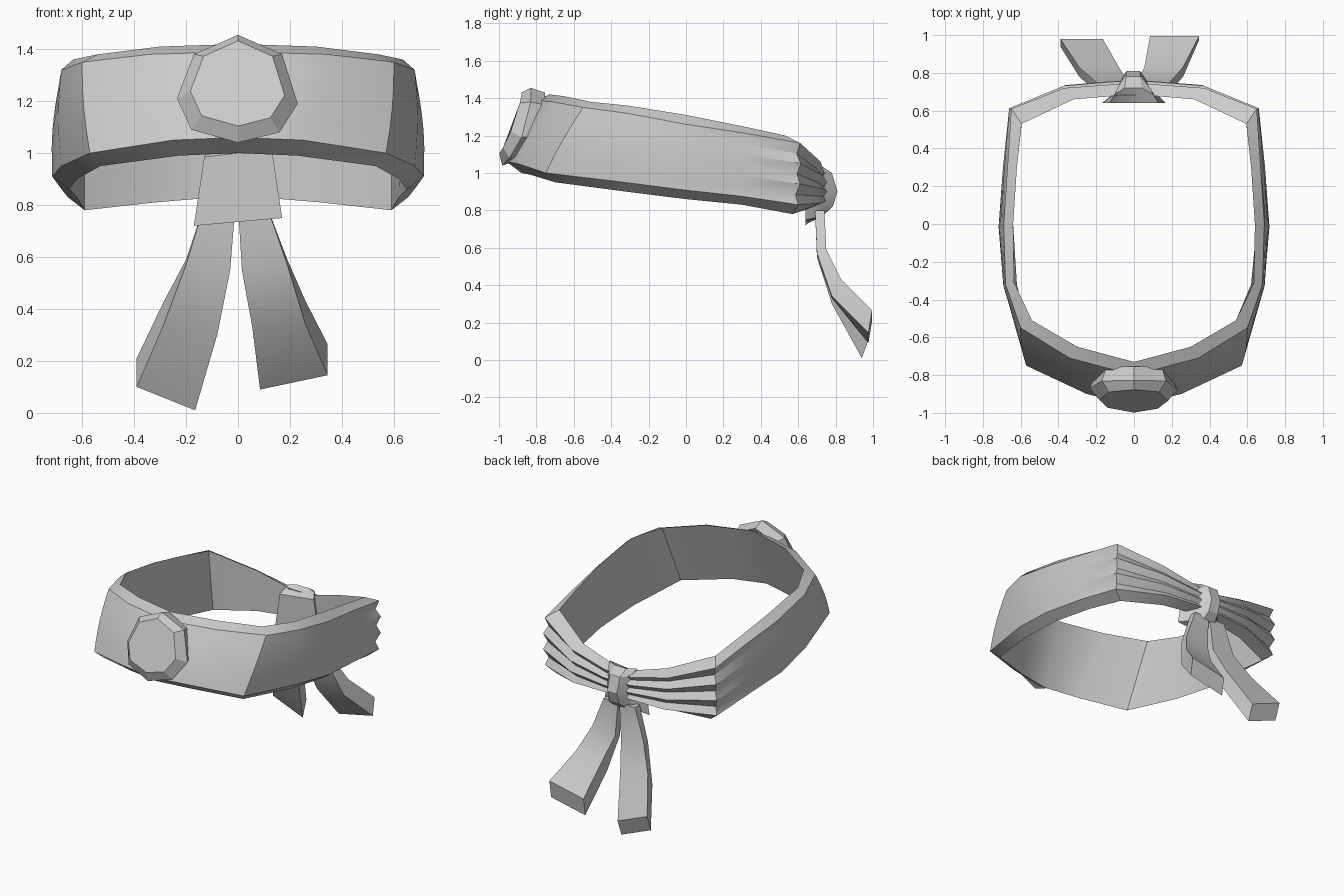
import bpy, bmesh, math
from mathutils import Vector

cube = bpy.data.objects.get("Cube")
if cube:
    bpy.data.objects.remove(cube, do_unlink=True)

cloth = bpy.data.materials.new("grey cloth")
cloth.use_nodes = True
GREY = (0.6, 0.6, 0.6, 1)
cloth.diffuse_color = GREY
cloth.node_tree.nodes["Principled BSDF"].inputs["Base Color"].default_value = GREY


def loft(name, rows, loop=False, caps=True, angle=32):
    """Skin a list of closed cross-sections that have equal point counts."""
    bm = bmesh.new()
    rings = [[bm.verts.new(p) for p in row] for row in rows]
    n = len(rings[0])
    for i in range(len(rings) if loop else len(rings) - 1):
        a, b = rings[i], rings[(i + 1) % len(rings)]
        for j in range(n):
            k = (j + 1) % n
            bm.faces.new((a[j], a[k], b[k], b[j]))
    if caps and not loop:
        bm.faces.new(rings[0])
        bm.faces.new(rings[-1])
    bmesh.ops.recalc_face_normals(bm, faces=bm.faces)
    mesh = bpy.data.meshes.new(name)
    bm.to_mesh(mesh)
    bm.free()
    mesh.materials.append(cloth)
    obj = bpy.data.objects.new(name, mesh)
    bpy.context.collection.objects.link(obj)
    bpy.ops.object.select_all(action='DESELECT')
    obj.select_set(True)
    bpy.context.view_layer.objects.active = obj
    bpy.ops.object.shade_smooth_by_angle(angle=math.radians(angle))
    return obj


# Head band: outer bottom, outer top, inner top, inner bottom, fold depth
half = [
    ((0, -.96, 1.06), (0, -.80, 1.39), (0, -.73, 1.42), (0, -.88, 1.00), 0),
    ((.25, -.90, 1.05), (.34, -.71, 1.38), (.30, -.65, 1.41), (.23, -.83, .99), 0),
    ((.57, -.75, 1.00), (.60, -.55, 1.35), (.54, -.51, 1.38), (.53, -.70, .95), 0),
    ((.68, -.33, .95), (.68, -.32, 1.32), (.635, -.31, 1.36), (.62, -.32, .90), 0),
    ((.715, -.02, .91), (.69, 0, 1.26), (.64, 0, 1.31), (.65, 0, .86), 0),
    ((.69, .30, .875), (.67, .30, 1.215), (.62, .30, 1.25), (.62, .30, .83), .012),
    ((.655, .60, .83), (.65, .61, 1.16), (.595, .53, 1.20), (.59, .57, .78), .03),
    ((.35, .73, .84), (.37, .72, 1.06), (.32, .66, 1.09), (.32, .66, .81), .035),
    ((.10, .75, .85), (.10, .74, 1.00), (.08, .68, 1.02), (.08, .68, .83), .02),
]
LEVELS = 6


def section(station, side):
    ob, ot, it, ib = [Vector((p[0] * side, p[1], p[2])) for p in station[:4]]
    inward = ((it + ib) - (ob + ot)).normalized()
    outer = []
    for v in range(LEVELS + 1):
        t = v / LEVELS
        depth = station[4] if v % 2 else 0
        bulge = .012 * math.sin(math.pi * t)
        outer.append(ob.lerp(ot, t) + inward * (depth - bulge))
    return [ib] + outer + [it]


left = [section(s, 1) for s in half]
right = [section(s, -1) for s in half[1:]]
loft("head_band", left + right[::-1], loop=True, angle=35)


# Front medallion: eight-sided rim with a tilted flat face
rim = [(0, 1.455), (.17, 1.38), (.23, 1.19), (.16, 1.08),
       (0, 1.04), (-.18, 1.09), (-.235, 1.21), (-.17, 1.38)]


def tilt(z):
    return -.975 + .37 * (z - 1.1)


back, edge, face = [], [], []
for x, z in rim:
    curve = .9 * x * x
    back.append((x * .86, tilt(z) + .09 + curve, 1.24 + (z - 1.24) * .88))
    edge.append((x, tilt(z) + .015 + curve, z))
    zi = 1.27 + (z - 1.25) * .79
    face.append((x * .78, tilt(zi) - .025 + .35 * x * x, zi))
loft("medallion", [back, edge, face], angle=20)


# Knot: wrap of cloth, wide on the inside and narrow at the back
wrap = [(.64, 1.00, .13), (.72, 1.04, .10), (.78, 1.00, .085), (.81, .90, .08),
        (.785, .82, .08), (.72, .76, .11), (.64, .735, .17)]
columns = []
for f in (-1, -.5, .4, 1):
    columns.append([(f * w, .64 + (y - .64) * (.6 if abs(f) == 1 else 1),
                     z + (.015 * f if y < .7 else 0)) for y, z, w in wrap])
loft("knot", columns, angle=25)


# Hanging tails: outer x, inner x, front y, back y, outer z, inner z, back rise
def tail(name, stations):
    rows = []
    for xo, xi, yf, yb, zo, zi, rise in stations:
        rows.append([(xo, yf, zo), (xi, yf, zi), (xi, yb, zi + rise), (xo, yb, zo + rise)])
    loft(name, rows, angle=30)


tail("right_tail", [
    (-.13, -.01, .69, .74, .80, .80, 0),
    (-.20, -.03, .70, .75, .57, .55, .02),
    (-.29, -.08, .78, .83, .33, .30, .09),
    (-.39, -.165, .94, .98, .10, .01, .11),
])
tail("left_tail", [
    (.11, 0, .69, .74, .80, .80, 0),
    (.19, .015, .70, .75, .57, .55, .02),
    (.26, .055, .78, .83, .34, .33, .09),
    (.345, .085, .975, .995, .145, .09, .12),
])
